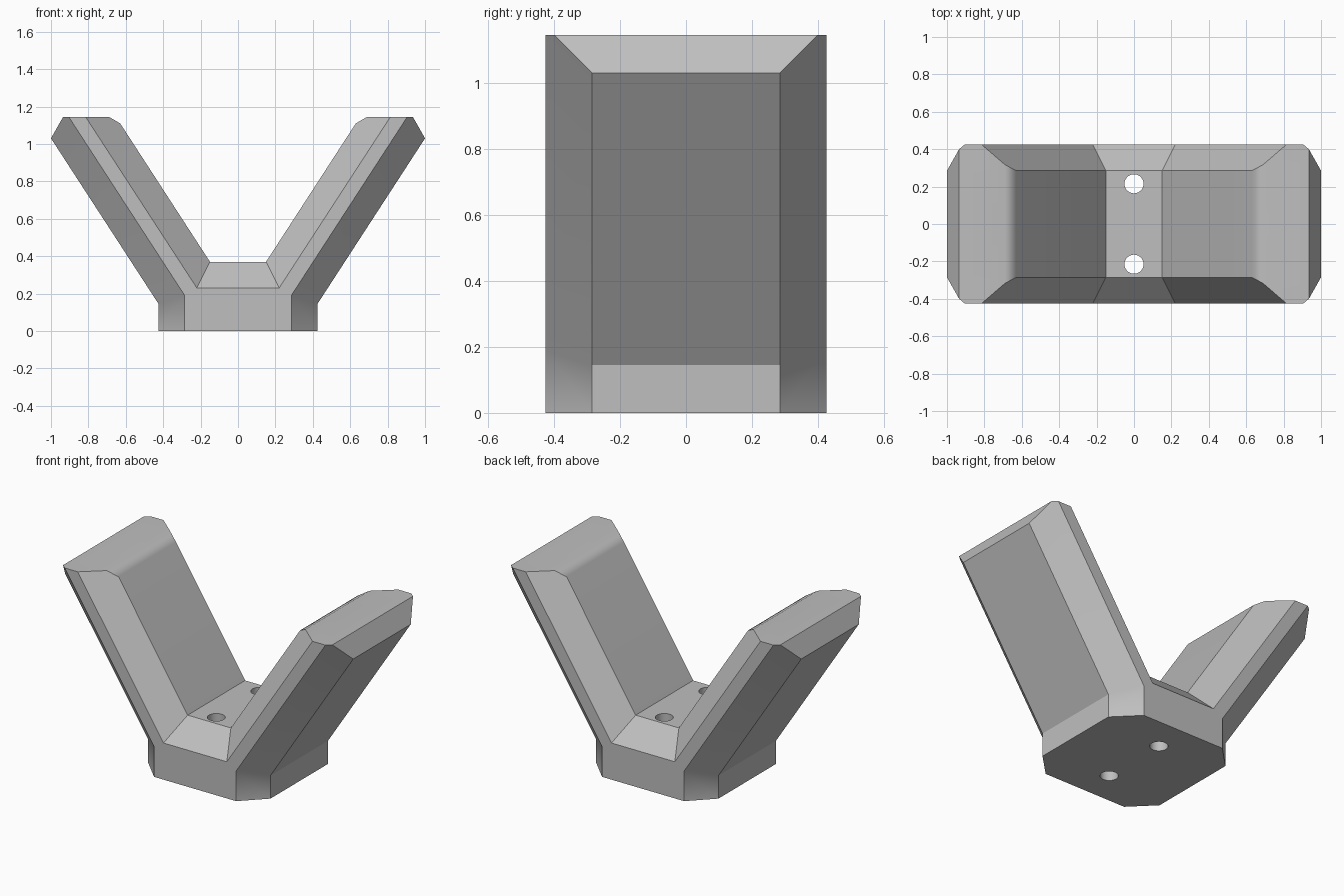
import bpy
import bmesh
import math

cube = bpy.data.objects.get("Cube")
if cube:
    bpy.data.objects.remove(cube)

# Plain grey material
grey = bpy.data.materials.new("plain_grey")
grey.use_nodes = True
colour = (0.52, 0.52, 0.52, 1)
grey.diffuse_color = colour
grey.node_tree.nodes["Principled BSDF"].inputs["Base Color"].default_value = colour

HALF_DEPTH, FLAT = 0.425, 0.285

# Middle outline (x, z, y where the chamfer starts), from foot to arm tip to seat
outline = [(0.425, 0, FLAT), (0.425, 0.145, FLAT), (1.0, 1.03, FLAT),
           (0.935, 1.145, 0.40), (0.69, 1.145, 0.317), (0.63, 1.11, FLAT),
           (0.15, 0.37, FLAT), (0, 0.37, FLAT)]
# Smaller outline of the front face
face_outline = [(0.285, 0), (0.285, 0.19), (0.905, 1.145), (0.815, 1.145),
                (0.22, 0.23), (0, 0.23)]

# One quarter of the cradle
bm = bmesh.new()
mid = [bm.verts.new((x, 0, z)) for x, z, y in outline]
edge = [bm.verts.new((x, -y, z)) for x, z, y in outline]
front = [bm.verts.new((x, -HALF_DEPTH, z)) for x, z in face_outline]
centre = bm.verts.new((0, 0, 0))
foot = bm.verts.new((0, -HALF_DEPTH, 0))
foot_c, foot_top, tip, top_out, top_in, rim, corner, seat = edge
f_foot, f_waist, f_out, f_in, f_corner, f_seat = front

for i in range(len(mid) - 1):
    if edge[i] is not top_out:
        bm.faces.new((mid[i], mid[i + 1], edge[i + 1], edge[i]))
for loop in (
    (mid[3], mid[4], top_in, f_in, f_out, top_out),      # arm top
    (foot_c, foot_top, f_waist, f_foot),                 # base chamfer
    (foot_top, tip, top_out, f_out, f_waist),            # outer arm chamfer
    (top_in, rim, corner, f_corner, f_in),               # inner arm chamfer
    (corner, seat, f_seat, f_corner),                    # seat chamfer
    (foot, *front),                                      # front face
    (centre, mid[0], foot_c, f_foot, foot),              # underside
):
    bm.faces.new(loop)

# Mirror to the full shape and clean the seams
for axis in "XY":
    bmesh.ops.mirror(bm, geom=bm.verts[:] + bm.edges[:] + bm.faces[:],
                     axis=axis, merge_dist=0.0005)
bmesh.ops.remove_doubles(bm, verts=bm.verts[:], dist=0.0005)
bmesh.ops.dissolve_limit(bm, angle_limit=math.radians(1),
                         verts=bm.verts[:], edges=bm.edges[:])
bmesh.ops.recalc_face_normals(bm, faces=bm.faces[:])
mesh = bpy.data.meshes.new("cradle")
bm.to_mesh(mesh)
bm.free()
cradle = bpy.data.objects.new("cradle", mesh)
bpy.context.collection.objects.link(cradle)
mesh.materials.append(grey)

# Two screw holes through the seat
cutters = []
for side in (-1, 1):
    bpy.ops.mesh.primitive_cylinder_add(vertices=32, radius=0.051, depth=1,
                                        location=(0, side * 0.215, 0.2))
    cutter = bpy.context.object
    cutter.name = "screw_hole_cutter"
    cutter.hide_render = True
    cutter.data.materials.append(grey)
    cutters.append(cutter)
    cut = cradle.modifiers.new("screw_hole", 'BOOLEAN')
    cut.operation = 'DIFFERENCE'
    cut.solver = 'EXACT'
    cut.object = cutter

bpy.ops.object.select_all(action='DESELECT')
cradle.select_set(True)
bpy.context.view_layer.objects.active = cradle
for name in [m.name for m in cradle.modifiers]:
    bpy.ops.object.modifier_apply(modifier=name)
for cutter in cutters:
    bpy.data.objects.remove(cutter)

# Soft shading on the shallow bends only
bpy.ops.object.shade_smooth_by_angle(angle=math.radians(31.5))
weighted = cradle.modifiers.new("weighted_normals", 'WEIGHTED_NORMAL')
weighted.keep_sharp = True
